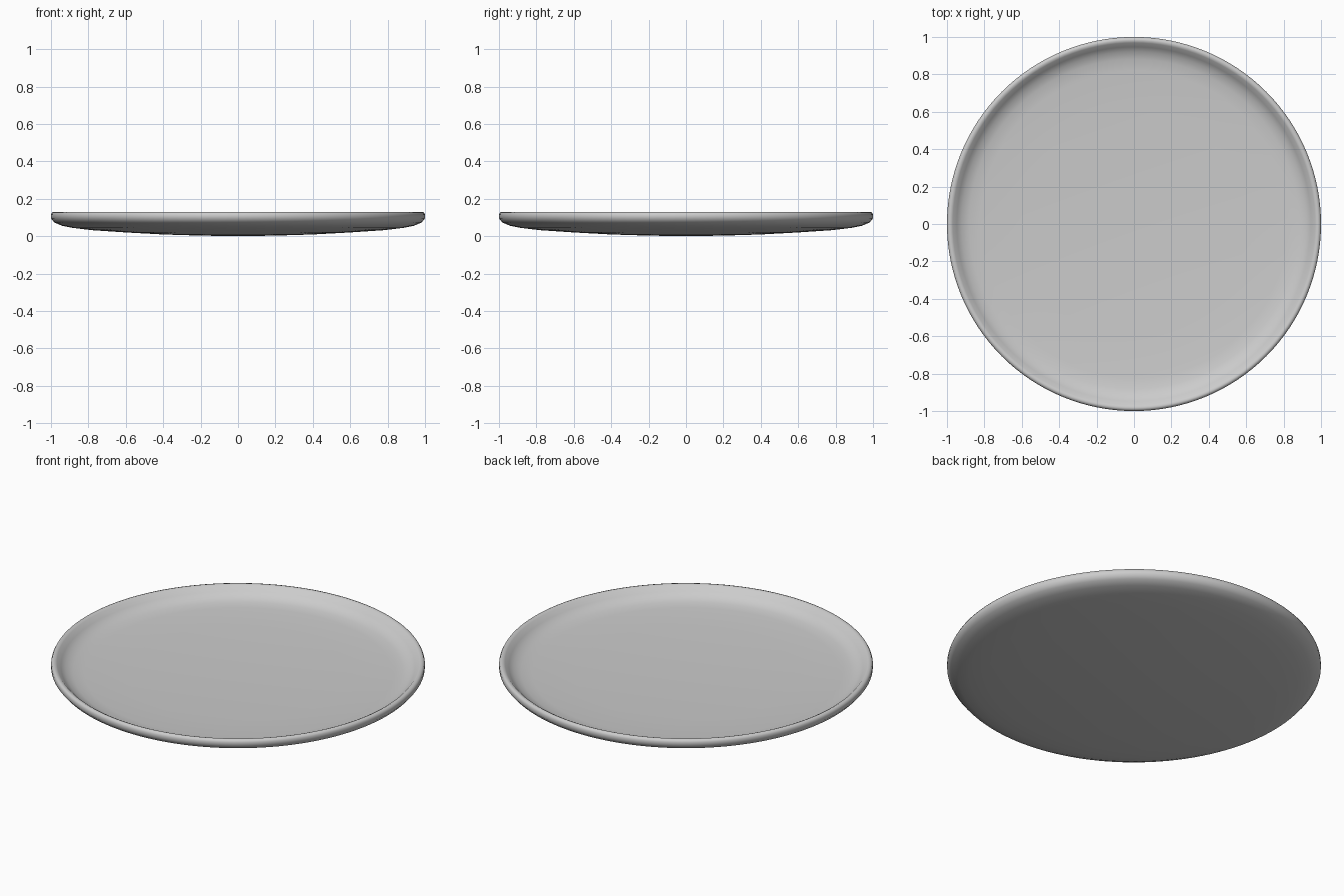
import bpy, bmesh, math

if "Cube" in bpy.data.objects:
    bpy.data.objects.remove(bpy.data.objects["Cube"])

# Half profile (radius, height): underside, rounded rim, wall and shallow floor
CONTROL = [
    (0.0, 0.002), (0.2, 0.005), (0.4, 0.011), (0.6, 0.02), (0.78, 0.032),
    (0.88, 0.044), (0.94, 0.056), (0.98, 0.073), (0.998, 0.095),
    (0.998, 0.115), (0.992, 0.127), (0.98, 0.13), (0.967, 0.124),
    (0.945, 0.1), (0.92, 0.081), (0.88, 0.068), (0.82, 0.062),
    (0.6, 0.054), (0.3, 0.047), (0.0, 0.045),
]


def lathe(name, profile, sides):
    bm = bmesh.new()
    rings = []
    for r, z in profile:
        if r == 0:
            rings.append([bm.verts.new((0, 0, z))])
        else:
            rings.append([bm.verts.new((r * math.cos(2 * math.pi * i / sides),
                                        r * math.sin(2 * math.pi * i / sides), z))
                          for i in range(sides)])
    for a, b in zip(rings, rings[1:]):
        for i in range(sides):
            j = (i + 1) % sides
            if len(a) == 1:
                bm.faces.new((a[0], b[j], b[i]))
            elif len(b) == 1:
                bm.faces.new((a[i], a[j], b[0]))
            else:
                bm.faces.new((a[i], a[j], b[j], b[i]))
    bmesh.ops.recalc_face_normals(bm, faces=bm.faces)
    for f in bm.faces:
        f.smooth = True
    mesh = bpy.data.meshes.new(name)
    bm.to_mesh(mesh)
    bm.free()
    obj = bpy.data.objects.new(name, mesh)
    bpy.context.collection.objects.link(obj)
    return obj


# Shallow round plate, standing on z = 0
base = CONTROL[0][1]
plate = lathe("plate", [(r / 0.998, max(z - base, 0)) if z < 0.02 else (r / 0.998, z)
                        for r, z in CONTROL], 128)
